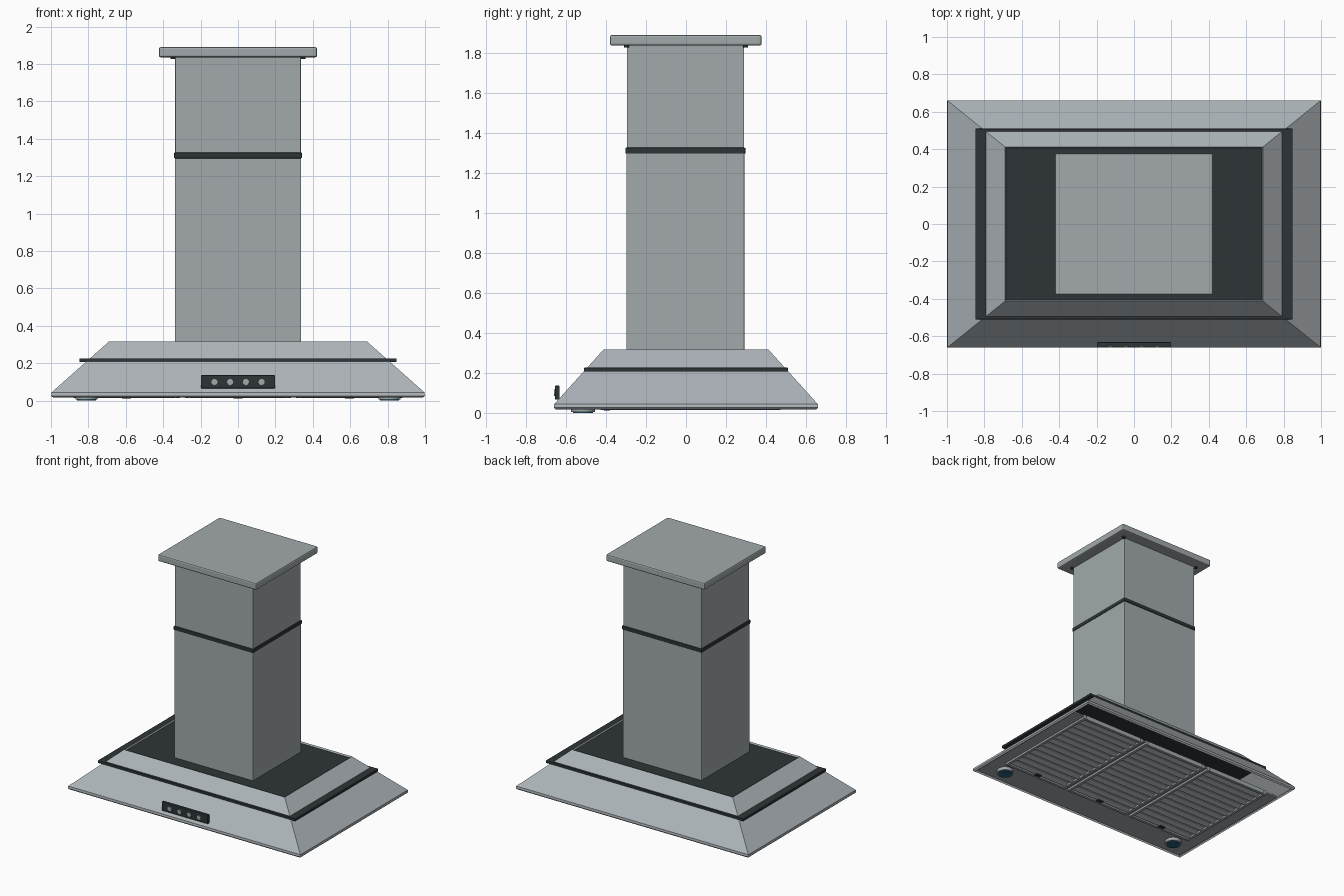
import bpy, bmesh
from math import radians
from mathutils import Matrix

if "Cube" in bpy.data.objects:
    bpy.data.objects.remove(bpy.data.objects["Cube"])


def material(name, rgb):
    m = bpy.data.materials.new(name)
    m.diffuse_color = (*rgb, 1)
    m.use_nodes = True
    m.node_tree.nodes["Principled BSDF"].inputs["Base Color"].default_value = m.diffuse_color
    return m


DARK = material("dark_trim", (0.027, 0.034, 0.037))
LENS = material("lamp_glass", (0.02, 0.12, 0.19))
STEEL = material("brushed_steel", (0.36, 0.40, 0.415))
PALE = material("pale_steel", (0.42, 0.46, 0.49))


def finish(bm, name, mat=STEEL, bevel=0.0):
    me = bpy.data.meshes.new(name)
    bm.to_mesh(me)
    bm.free()
    ob = bpy.data.objects.new(name, me)
    bpy.context.collection.objects.link(ob)
    me.materials.append(mat)
    if bevel:
        b = ob.modifiers.new("bevel", 'BEVEL')
        b.width, b.segments = bevel, 2
    return ob


def add_box(bm, x0, x1, y0, y1, z0, z1, tilt=0):
    vs = bmesh.ops.create_cube(bm, size=1)["verts"]
    for v in vs:
        v.co.x = x1 if v.co.x > 0 else x0
        v.co.y = y1 if v.co.y > 0 else y0
        v.co.z = z1 if v.co.z > 0 else z0
    if tilt:
        c = ((x0 + x1) / 2, (y0 + y1) / 2, (z0 + z1) / 2)
        bmesh.ops.rotate(bm, verts=vs, cent=c, matrix=Matrix.Rotation(radians(tilt), 3, 'X'))


def box(name, x0, x1, y0, y1, z0, z1, mat=STEEL, bevel=0.0):
    bm = bmesh.new()
    add_box(bm, x0, x1, y0, y1, z0, z1)
    return finish(bm, name, mat, bevel)


def cyl(name, r, depth, loc, mat=STEEL, rot=(0, 0, 0)):
    bpy.ops.mesh.primitive_cylinder_add(vertices=32, radius=r, depth=depth,
                                        location=loc, rotation=rot)
    ob = bpy.context.object
    ob.name = name
    ob.data.materials.append(mat)
    bpy.ops.object.shade_smooth_by_angle(angle=radians(40))
    return ob


# Sloping canopy shell: stacked rectangles (half x, half y, z)
bm = bmesh.new()
rings = [[bm.verts.new((sx * hx, sy * hy, z))
          for sx, sy in ((-1, -1), (1, -1), (1, 1), (-1, 1))]
         for hx, hy, z in ((0.988, 0.650, 0.016), (0.999, 0.661, 0.026),
                           (0.997, 0.659, 0.044), (0.69, 0.413, 0.316))]
for a, b in zip(rings, rings[1:]):
    for i in range(4):
        j = (i + 1) % 4
        bm.faces.new((a[i], a[j], b[j], b[i]))
canopy = finish(bm, "canopy_shell", PALE)
sol = canopy.modifiers.new("thickness", 'SOLIDIFY')
sol.thickness, sol.offset = 0.014, -1

# Dark trim plate through the canopy and dark recessed top
box("canopy_trim", -0.848, 0.848, -0.51, 0.51, 0.206, 0.226, DARK, 0.003)
box("canopy_top", -0.69, 0.69, -0.412, 0.412, 0.290, 0.304, DARK)

# Underside panel, leaving an open slot at the back
box("underside_panel", -0.98, 0.98, -0.645, 0.47, 0.03, 0.042)

# Chimney, joint band and ceiling cap
box("chimney_lower", -0.338, 0.338, -0.298, 0.292, 0.295, 1.31, STEEL, 0.003)
box("chimney_upper", -0.336, 0.336, -0.296, 0.290, 1.30, 1.85, STEEL, 0.003)
box("chimney_band", -0.342, 0.342, -0.303, 0.297, 1.296, 1.326, DARK, 0.004)
box("ceiling_cap", -0.423, 0.423, -0.38, 0.378, 1.836, 1.89, STEEL, 0.01)
for sx in (-1, 1):
    for sy in (-1, 1):
        cyl("cap_screw", 0.012, 0.012, (sx * 0.348, sy * 0.298, 1.832), DARK)

# Control panel with four buttons
box("control_panel", -0.198, 0.198, -0.655, -0.632, 0.066, 0.136, DARK, 0.004)
for i in range(4):
    cyl("button", 0.016, 0.016, (-0.126 + i * 0.084, -0.653, 0.1), STEEL,
        (radians(90), 0, 0))

# Grease filters: frame, tilted louvres and latch for each of three
Y0, Y1, HW = -0.43, 0.475, 0.285
for cx in (-0.595, 0, 0.595):
    bm = bmesh.new()
    for s in (-1, 1):
        xa, xb = sorted((cx + s * HW, cx + s * (HW - 0.025)))
        add_box(bm, xa, xb, Y0, Y1, 0.014, 0.05)
    for y in (Y0, Y1 - 0.025):
        add_box(bm, cx - HW + 0.025, cx + HW - 0.025, y, y + 0.025, 0.014, 0.05)
    finish(bm, "filter_frame", STEEL, 0.005)
    bm = bmesh.new()
    n = 12
    for k in range(n):
        y = Y0 + 0.025 + (k + 0.5) * (Y1 - Y0 - 0.05) / n
        add_box(bm, cx - HW + 0.02, cx + HW - 0.02, y - 0.026, y + 0.026, 0.026, 0.034, 25)
    finish(bm, "filter_louvres", STEEL, 0.002)
    box("filter_latch", cx - 0.025, cx + 0.025, Y0 + 0.02, Y0 + 0.05, 0.012, 0.03, DARK, 0.003)

# Lamps in the front corners
for sx in (-1, 1):
    cyl("lamp_ring", 0.06, 0.03, (sx * 0.81, -0.515, 0.02))
    cyl("lamp_lens", 0.05, 0.012, (sx * 0.81, -0.515, 0.006), LENS)
